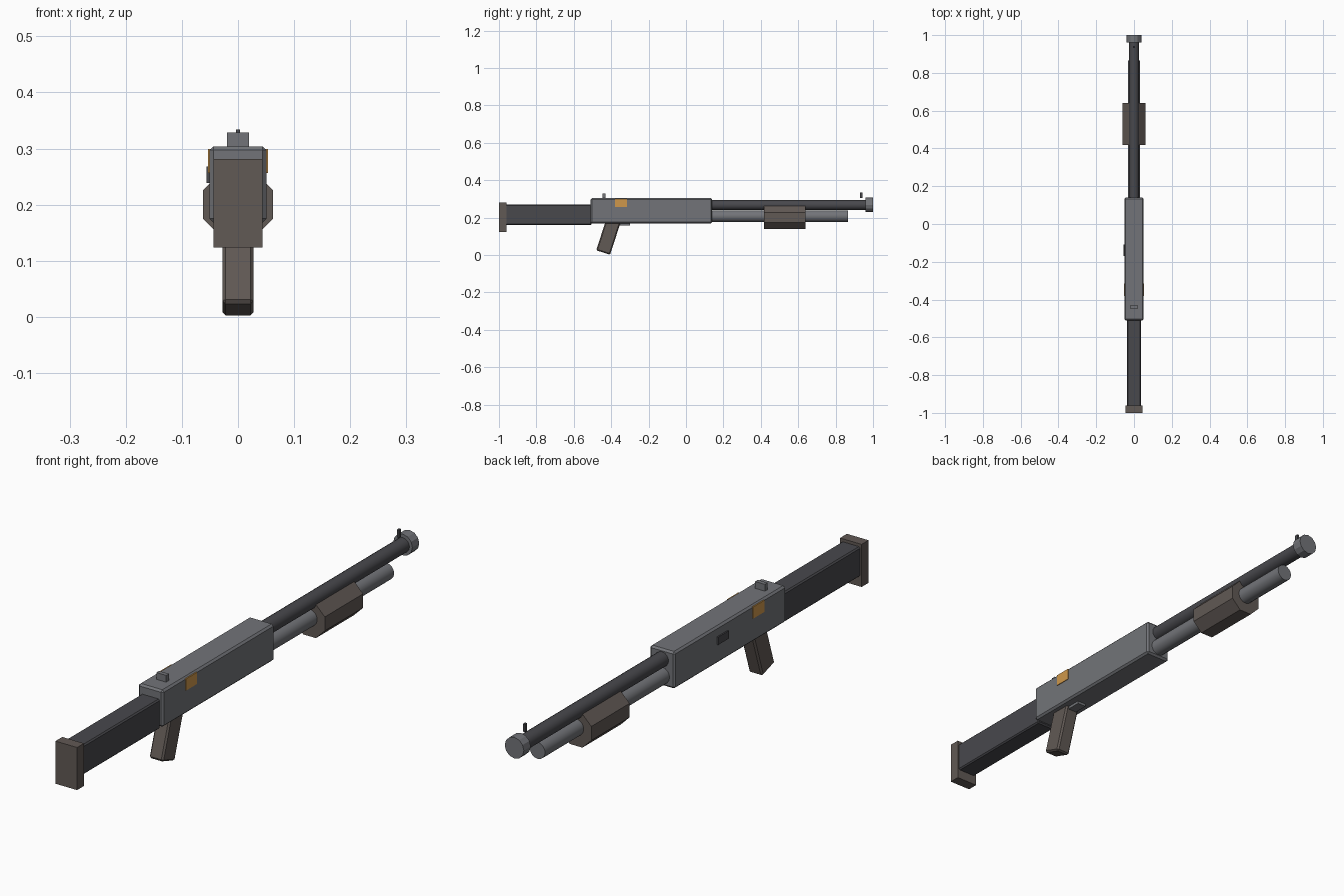
import bpy, math

if "Cube" in bpy.data.objects:
    bpy.data.objects.remove(bpy.data.objects["Cube"])

def material(name, rgb):
    m = bpy.data.materials.new(name)
    m.diffuse_color = (*rgb, 1)
    m.use_nodes = True
    m.node_tree.nodes["Principled BSDF"].inputs["Base Color"].default_value = m.diffuse_color
    return m

STEEL = material("steel", (0.17, 0.175, 0.19))
DARK = material("dark_metal", (0.065, 0.065, 0.073))
GRIP = material("grip_brown", (0.12, 0.10, 0.09))
COPPER = material("copper", (0.62, 0.31, 0.07))

def box(name, x, y, z, mat, bevel=0.0):
    """Box from (min, max) ranges, with optional one-step bevel."""
    c = [(r[0] + r[1]) / 2 for r in (x, y, z)]
    bpy.ops.mesh.primitive_cube_add(size=1, location=c)
    o = bpy.context.object
    o.name = name
    o.scale = [r[1] - r[0] for r in (x, y, z)]
    bpy.ops.object.transform_apply(location=False, rotation=False, scale=True)
    if bevel:
        b = o.modifiers.new("bevel", 'BEVEL')
        b.width, b.segments = bevel, 1
    o.data.materials.append(mat)
    return o

def tube(name, y, z, r, sides, mat, smooth=False, roll=0.0):
    """Prism or cylinder running along y."""
    bpy.ops.mesh.primitive_cylinder_add(
        vertices=sides, radius=r, depth=y[1] - y[0],
        location=(0, (y[0] + y[1]) / 2, z), rotation=(math.pi / 2, roll, 0))
    o = bpy.context.object
    o.name = name
    o.data.materials.append(mat)
    if smooth:
        bpy.ops.object.shade_smooth_by_angle()
    return o

# Receiver and stock
box("receiver", (-0.051, 0.051), (-0.51, 0.14), (0.168, 0.304), STEEL, 0.007)
box("stock", (-0.038, 0.038), (-0.965, -0.505), (0.16, 0.27), DARK, 0.005)
box("butt_plate", (-0.044, 0.044), (-1.0, -0.96), (0.124, 0.281), GRIP)

# Tilted grip and trigger plate
tilt = math.radians(18)
length = 0.18
grip = box("pistol_grip", (-0.028, 0.028), (-0.039, 0.039),
           (-length / 2, length / 2), GRIP, 0.006)
grip.location = (0, -0.443 + math.sin(tilt) * length / 2,
                 0.013 + math.cos(tilt) * length / 2)
grip.rotation_euler.x = -tilt
box("trigger_plate", (-0.018, 0.018), (-0.42, -0.30), (0.158, 0.172), STEEL)

# Barrel, muzzle and magazine tube
tube("barrel", (0.12, 0.97), 0.267, 0.027, 16, DARK, True)
tube("muzzle", (0.96, 1.0), 0.268, 0.039, 12, STEEL)
tube("magazine_tube", (0.12, 0.865), 0.207, 0.031, 16, STEEL, True)

# Octagonal pump handle with flat sides
tube("pump_handle", (0.417, 0.64), 0.2, 0.062 / math.cos(math.pi / 8), 8, GRIP,
     roll=math.pi / 8)

# Sights
box("rear_sight", (-0.02, 0.02), (-0.447, -0.431), (0.30, 0.329), STEEL)
box("front_sight", (-0.004, 0.004), (0.931, 0.943), (0.305, 0.334), DARK)

# Side details
box("side_plate", (-0.0535, 0.0535), (-0.38, -0.315), (0.256, 0.299), COPPER)
box("side_button", (-0.056, -0.045), (-0.17, -0.108), (0.239, 0.268), DARK)
